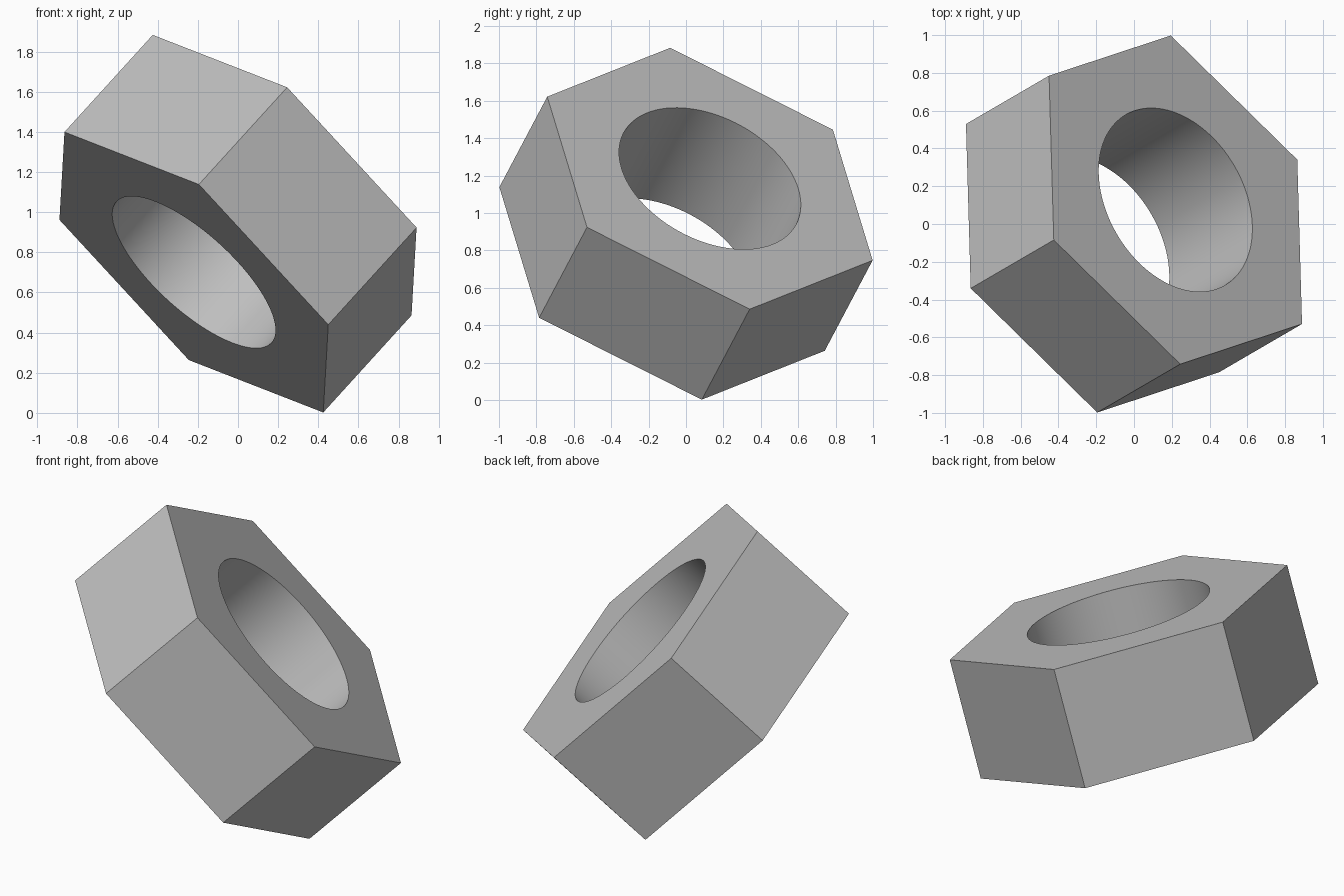
import bpy
import bmesh
from math import cos, sin, tau, radians
from mathutils import Vector, Matrix

cube = bpy.data.objects.get("Cube")
if cube:
    bpy.data.objects.remove(cube, do_unlink=True)

SIDES = 6
ARC = 16                # bore segments per side
OUTER = 0.974           # centre to corner
BORE = 0.522
HALF = 0.351            # half thickness


def ring(bm, radius, count, z):
    return [bm.verts.new((radius * cos(tau * i / count),
                          radius * sin(tau * i / count), z))
            for i in range(count)]


def wall(bm, low, high):
    n = len(low)
    for i in range(n):
        j = (i + 1) % n
        bm.faces.new((low[i], low[j], high[j], high[i]))


bm = bmesh.new()
total = SIDES * ARC
outer = [ring(bm, OUTER, SIDES, z) for z in (-HALF, HALF)]
bore = [ring(bm, BORE, total, z) for z in (-HALF, HALF)]

# Outer flats and bore wall
wall(bm, *outer)
wall(bm, *bore)

# End faces: one piece per side, from the hexagon edge to the bore arc
for edge, hole in zip(outer, bore):
    for k in range(SIDES):
        arc = [hole[(k * ARC + i) % total] for i in range(ARC, -1, -1)]
        bm.faces.new([edge[k], edge[(k + 1) % SIDES]] + arc)
bmesh.ops.recalc_face_normals(bm, faces=bm.faces[:])

mesh = bpy.data.meshes.new("hex_nut")
bm.to_mesh(mesh)
bm.free()
nut = bpy.data.objects.new("hex_nut", mesh)
bpy.context.collection.objects.link(nut)

# Tilted pose: local z is the bore axis, local x points to a corner
axis = Vector((0.6265, 0.3646, 0.689)).normalized()
corner = Vector((0.025, -0.87, 0.4375))
corner = (corner - axis * corner.dot(axis)).normalized()
side = axis.cross(corner)
turn = Matrix((corner, side, axis)).transposed().to_4x4()
nut.matrix_world = Matrix.Translation((0, 0, 0.9425)) @ turn

# Grey metal
grey = (0.52, 0.52, 0.52, 1)
mat = bpy.data.materials.new("plain_grey")
mat.use_nodes = True
mat.diffuse_color = grey
mat.node_tree.nodes["Principled BSDF"].inputs["Base Color"].default_value = grey
mesh.materials.append(mat)

# Smooth bore, crisp edges
bpy.ops.object.select_all(action='DESELECT')
nut.select_set(True)
bpy.context.view_layer.objects.active = nut
bpy.ops.object.shade_smooth_by_angle(angle=radians(30))
